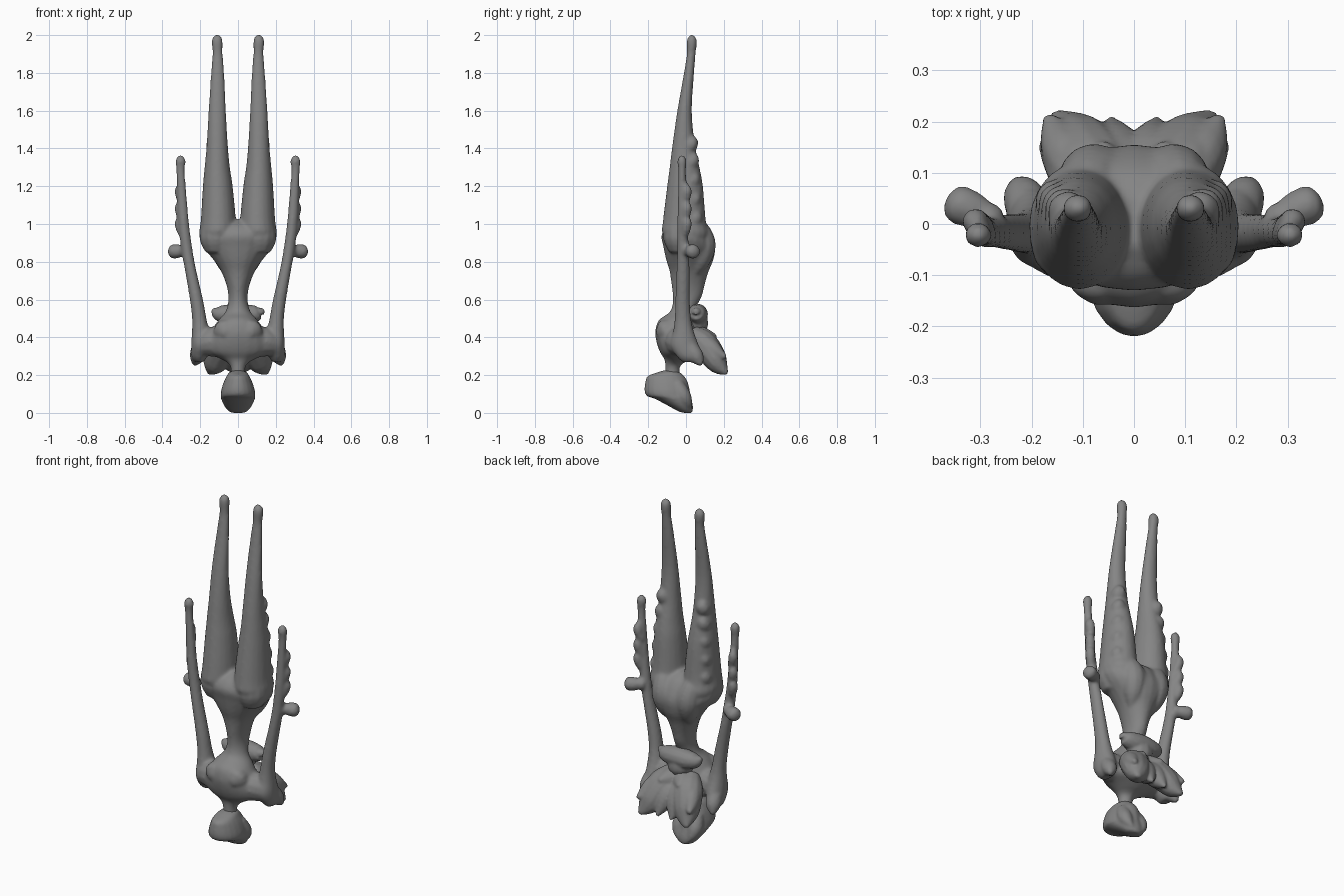
import bpy, bmesh, math
from mathutils import Vector

grey = bpy.data.materials.new("dark_grey")
grey.diffuse_color = (.235, .235, .235, 1)


def spline(pts, steps=4):
    """Catmull-Rom interpolation of station tuples."""
    pts = [Vector(p) for p in pts]
    out = []
    for i in range(len(pts) - 1):
        a, b, c, d = pts[max(i - 1, 0)], pts[i], pts[i + 1], pts[min(i + 2, len(pts) - 1)]
        for s in range(steps):
            t = s / steps
            out.append(0.5 * (2 * b + (c - a) * t + (2 * a - 5 * b + 4 * c - d) * t * t
                              + (3 * b - a - 3 * c + d) * t ** 3))
    return out + [pts[-1]]


def skin(bm, rings, mirror):
    """Close a row of rings into a solid, plus its left-hand twin."""
    for sx in ((1, -1) if mirror else (1,)):
        loops = [[bm.verts.new((sx * p[0], p[1], p[2])) for p in r] for r in rings]
        n = len(loops[0])
        faces = [bm.faces.new((a[k], a[(k + 1) % n], b[(k + 1) % n], b[k]))
                 for a, b in zip(loops, loops[1:]) for k in range(n)]
        faces += [bm.faces.new(loops[0][::-1]), bm.faces.new(loops[-1])]
        bmesh.ops.recalc_face_normals(bm, faces=faces)


def stack(bm, stations, mirror=False, n=20):
    """Level rings: (z, x centre, half width, y front, y back)."""
    rings = []
    for z, x, rx, y0, y1 in spline(stations):
        rings.append([(x + max(rx, .002) * math.cos(2 * math.pi * k / n),
                       (y0 + y1) / 2 + (y1 - y0) / 2 * math.sin(2 * math.pi * k / n), z)
                      for k in range(n)])
    skin(bm, rings, mirror)


def lobe(bm, stations, flat=1.0, mirror=True, n=12):
    """Rings square to a path: (x, y, z, radius)."""
    st = spline(stations, 3)
    rings = []
    for i, s in enumerate(st):
        c = Vector(s[:3])
        t = (Vector(st[min(i + 1, len(st) - 1)][:3]) - Vector(st[max(i - 1, 0)][:3])).normalized()
        u = Vector((1, 0, 0)) if abs(t.x) < .85 else Vector((0, 0, 1))
        u = (u - t * u.dot(t)).normalized()
        v = t.cross(u)
        r = max(s[3], .002)
        rings.append([c + r * (u * math.cos(2 * math.pi * k / n)
                               + v * flat * math.sin(2 * math.pi * k / n)) for k in range(n)])
    skin(bm, rings, mirror)


def finish(name, bm, voxel, smooth):
    """Fuse the overlapping solids into one sculpted skin."""
    me = bpy.data.meshes.new(name)
    bm.to_mesh(me)
    bm.free()
    me.materials.append(grey)
    ob = bpy.data.objects.new(name, me)
    bpy.context.collection.objects.link(ob)
    rm = ob.modifiers.new("Fuse", 'REMESH')
    rm.mode, rm.voxel_size, rm.use_smooth_shade = 'VOXEL', voxel, True
    sm = ob.modifiers.new("Soften", 'SMOOTH')
    sm.factor, sm.iterations = .5, smooth


# Torso, upside down: pelvis above, chest below
body = bmesh.new()
stack(body, [(1.02, 0, .09, -.05, .05), (.99, 0, .165, -.10, .10), (.94, 0, .205, -.13, .135),
             (.88, 0, .185, -.12, .155), (.81, 0, .13, -.105, .145), (.75, 0, .09, -.087, .12),
             (.68, 0, .062, -.077, .10), (.62, 0, .051, -.07, .085), (.57, 0, .055, -.072, .06),
             (.53, 0, .07, -.09, .05), (.49, 0, .105, -.145, .055), (.43, 0, .145, -.163, .065),
             (.37, 0, .175, -.155, .08), (.32, 0, .165, -.137, .08), (.285, 0, .09, -.115, .03),
             (.25, 0, .042, -.11, -.03), (.18, 0, .037, -.11, -.03)])
lobe(body, [(.065, -.06, .43, .06), (.065, -.11, .43, .065), (.065, -.135, .425, .05), (.065, -.157, .42, .015)])
lobe(body, [(.08, -.04, .38, .075), (.14, -.03, .375, .08), (.2, -.02, .36, .06)])  # shoulder bridge
lobe(body, [(.06, .05, .74, .02), (.07, .075, .80, .05), (.075, .087, .86, .067), (.08, .087, .91, .068),
            (.09, .07, .97, .055), (.09, .05, 1.02, .03)])  # buttocks
lobe(body, [(.11, -.03, .85, .06), (.113, -.03, .92, .092), (.108, -.025, 1.0, .085)])  # hips

# Legs with ruffled thighs
stack(body, [(.90, .11, .07, -.08, .10), (.95, .108, .097, -.125, .12), (1.02, .104, .093, -.122, .105),
             (1.2, .107, .079, -.10, .09), (1.3, .11, .067, -.087, .072), (1.42, .11, .056, -.072, .047),
             (1.6, .11, .046, -.046, .031), (1.8, .108, .035, -.011, .043), (1.9, .108, .027, .004, .051),
             (1.96, .11, .029, .003, .058), (1.985, .11, .025, .009, .053), (2.002, .11, .01, .022, .04)],
      mirror=True)
for i, z in enumerate((1.03, 1.13, 1.23, 1.33, 1.42)):
    k = i * .012
    lobe(body, [(.14 - k / 2, .02 - k, z - .06, .037), (.152 - k / 2, .046 - k / 2, z, .042),
                (.152 - k / 2, .05 - k / 2, z + .025, .03), (.145 - k / 2, .04 - k, z + .055, .012)])

# Arms with elbow knob, forearm ruffles and shoulder flare
stack(body, [(.27, .205, .025, -.02, .07), (.30, .205, .042, -.05, .08), (.36, .198, .05, -.082, .067),
             (.43, .198, .046, -.068, .042), (.5, .205, .038, -.06, .027), (.6, .22, .035, -.056, .02),
             (.75, .25, .03, -.051, .019), (.86, .27, .03, -.046, .016), (1.0, .287, .028, -.046, .009),
             (1.15, .297, .025, -.043, .004), (1.28, .304, .022, -.041, 0), (1.33, .304, .027, -.046, .003),
             (1.35, .304, .021, -.041, -.002), (1.365, .304, .008, -.03, -.012)], mirror=True)
lobe(body, [(.27, 0, .86, .032), (.305, .022, .857, .035), (.335, .035, .855, .039),
            (.355, .043, .855, .034), (.367, .048, .855, .012)])
for z in (1.0, 1.08, 1.17):
    lobe(body, [(.29, -.01, z - .06, .022), (.306, .002, z - .02, .026),
                (.31, .005, z + .015, .024), (.302, -.005, z + .05, .008)])
lobe(body, [(.195, 0, .37, .045), (.21, .04, .32, .044), (.22, .063, .285, .036), (.232, .082, .252, .01)])
finish("figure_body", body, .009, 6)

# Head with hair locks
head = bmesh.new()
stack(head, [(-.001, 0, .016, .003, .027), (.006, 0, .045, -.035, .034), (.035, 0, .072, -.09, .037),
             (.075, 0, .09, -.165, .028), (.09, 0, .092, -.208, .024), (.12, 0, .089, -.22, .02),
             (.165, 0, .075, -.215, .009), (.195, 0, .06, -.203, -.01), (.215, 0, .046, -.15, -.033),
             (.224, 0, .02, -.12, -.055)])
lobe(head, [(.035, -.05, .15, .04), (.05, -.015, .09, .042), (.045, .01, .05, .027), (.03, .028, .02, .006)])
finish("head", head, .008, 3)

# Ragged mantle on the upper back
mantle = bmesh.new()
lobe(mantle, [(.05, .03, .42, .055), (.075, .09, .37, .085), (.105, .14, .305, .08),
              (.127, .175, .25, .06), (.152, .216, .208, .012)], flat=.85)
lobe(mantle, [(.03, .05, .39, .05), (.03, .11, .34, .06), (.038, .155, .28, .05), (.045, .205, .22, .008)])
lobe(mantle, [(.08, .06, .39, .055), (.125, .125, .35, .05), (.15, .17, .315, .036), (.168, .212, .295, .01)])
lobe(mantle, [(.04, .03, .38, .065), (.04, .08, .395, .065), (.055, .12, .40, .045), (.065, .16, .405, .012)])
finish("mantle", mantle, .008, 3)

# Flap on the back of the waist, rooted in the spine
flap = bmesh.new()
lobe(flap, [(-.138, .05, .55, .006), (-.11, .055, .53, .038), (-.06, .06, .522, .052),
            (0, .06, .522, .057), (.06, .06, .522, .052), (.11, .055, .53, .038),
            (.138, .05, .55, .006)], mirror=False)
lobe(flap, [(0, .06, .53, .055), (0, .045, .48, .075), (0, .03, .43, .06)], mirror=False)
finish("waist_flap", flap, .008, 3)
